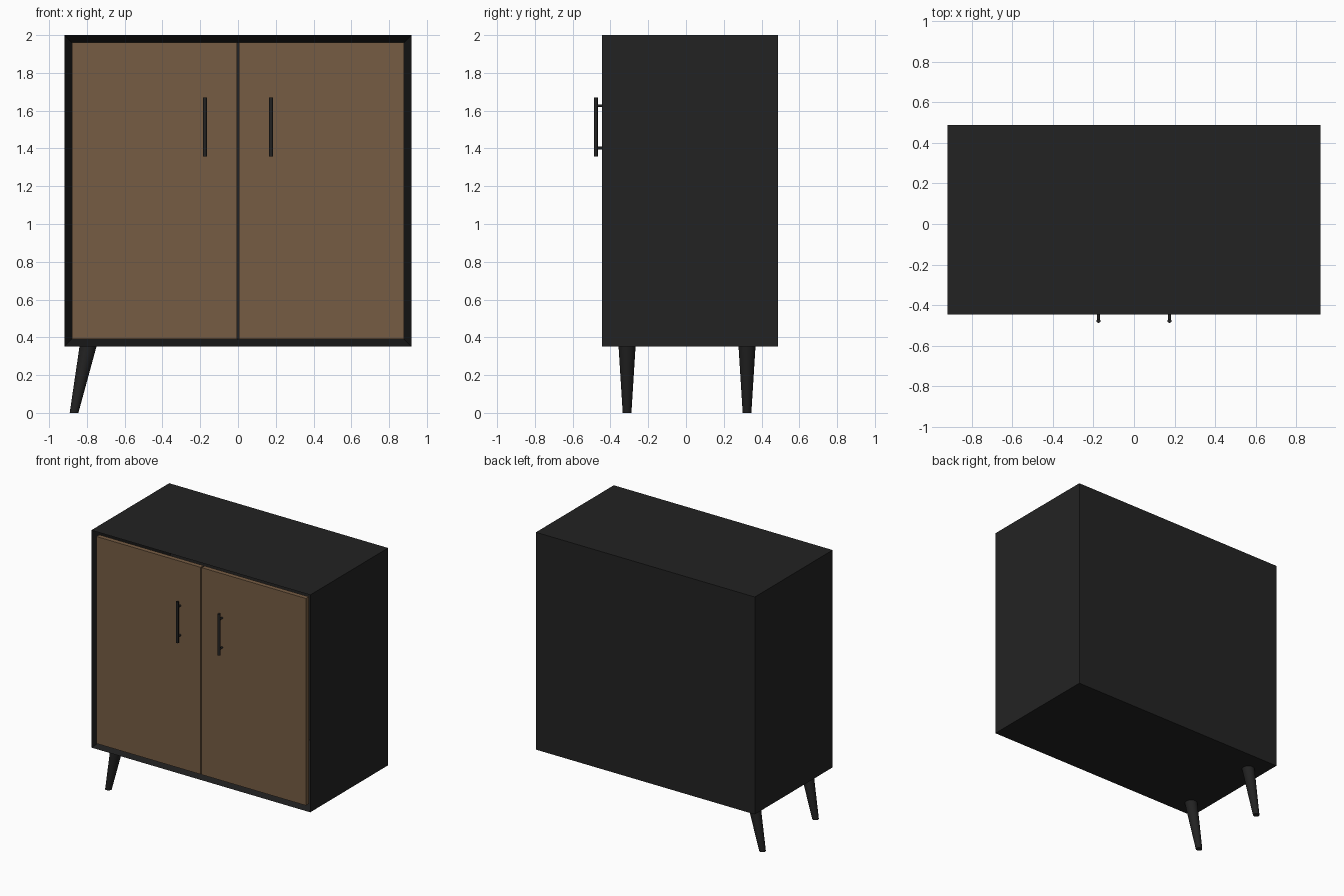
import bpy, bmesh, math
from mathutils import Vector, Matrix

if "Cube" in bpy.data.objects:
    bpy.data.objects.remove(bpy.data.objects["Cube"])


def material(name, rgb):
    m = bpy.data.materials.new(name)
    m.diffuse_color = (*rgb, 1)
    m.use_nodes = True
    m.node_tree.nodes["Principled BSDF"].inputs["Base Color"].default_value = m.diffuse_color
    return m


black = material("matte black", (0.0165, 0.0165, 0.0165))
wood = material("brown wood", (0.180, 0.107, 0.057))


def finish(name, bm, mat, smooth=False):
    bmesh.ops.recalc_face_normals(bm, faces=bm.faces)
    me = bpy.data.meshes.new(name)
    bm.to_mesh(me)
    bm.free()
    me.materials.append(mat)
    ob = bpy.data.objects.new(name, me)
    bpy.context.collection.objects.link(ob)
    if smooth:
        bpy.ops.object.select_all(action='DESELECT')
        ob.select_set(True)
        bpy.context.view_layer.objects.active = ob
        bpy.ops.object.shade_smooth_by_angle(angle=math.radians(40))
    return ob


def add_box(bm, lo, hi):
    lo, hi = Vector(lo), Vector(hi)
    mat = Matrix.Translation((lo + hi) / 2) @ Matrix.Diagonal((*(hi - lo), 1))
    return bmesh.ops.create_cube(bm, size=1, matrix=mat)


def add_rod(bm, a, b, r, sides=24):
    a, b = Vector(a), Vector(b)
    rot = (b - a).to_track_quat('Z', 'Y').to_matrix().to_4x4()
    bmesh.ops.create_cone(bm, cap_ends=True, segments=sides, radius1=r, radius2=r,
                          depth=(b - a).length,
                          matrix=Matrix.Translation((a + b) / 2) @ rot)


W, Y0, Y1, Z0, Z1, T = 0.918, -0.446, 0.487, 0.352, 2.0, 0.039

# Cabinet body: a box opened at the front with an even rim
bm = bmesh.new()
add_box(bm, (-W, Y0, Z0), (W, Y1, Z1))
bm.normal_update()
front = [f for f in bm.faces if f.normal.y < -0.9]
bmesh.ops.inset_region(bm, faces=front, thickness=T, use_even_offset=True)
bmesh.ops.translate(bm, vec=(0, Y1 - Y0 - T, 0), verts=front[0].verts)
finish("cabinet_body", bm, black)

for side, label in ((-1, "left"), (1, "right")):
    # Door, slightly recessed, with a narrow gap at the middle
    bm = bmesh.new()
    xs = sorted((side * 0.004, side * (W - T)))
    add_box(bm, (xs[0], Y0 + 0.005, Z0 + T), (xs[1], Y0 + 0.04, Z1 - T))
    finish(label + "_door", bm, wood)

    # Bar handle on two posts
    bm = bmesh.new()
    x, y = side * 0.175, -0.477
    add_rod(bm, (x, y, 1.358), (x, y, 1.67), 0.010)
    for z in (1.402, 1.626):
        add_rod(bm, (x, y, z), (x, Y0 + 0.01, z), 0.007, 16)
    finish(label + "_handle", bm, black, True)

# Tapered, splayed legs (present on the left end only)
for y, label in ((-0.312, "front"), (0.323, "back")):
    bm = bmesh.new()
    bmesh.ops.create_cone(bm, cap_ends=True, segments=32, radius1=0.023, radius2=0.045,
                          depth=Z0, matrix=Matrix.Translation((0, y, Z0 / 2)))
    for v in bm.verts:
        v.co.x += -0.868 + 0.074 * v.co.z / Z0
    finish(label + "_leg", bm, black, True)
